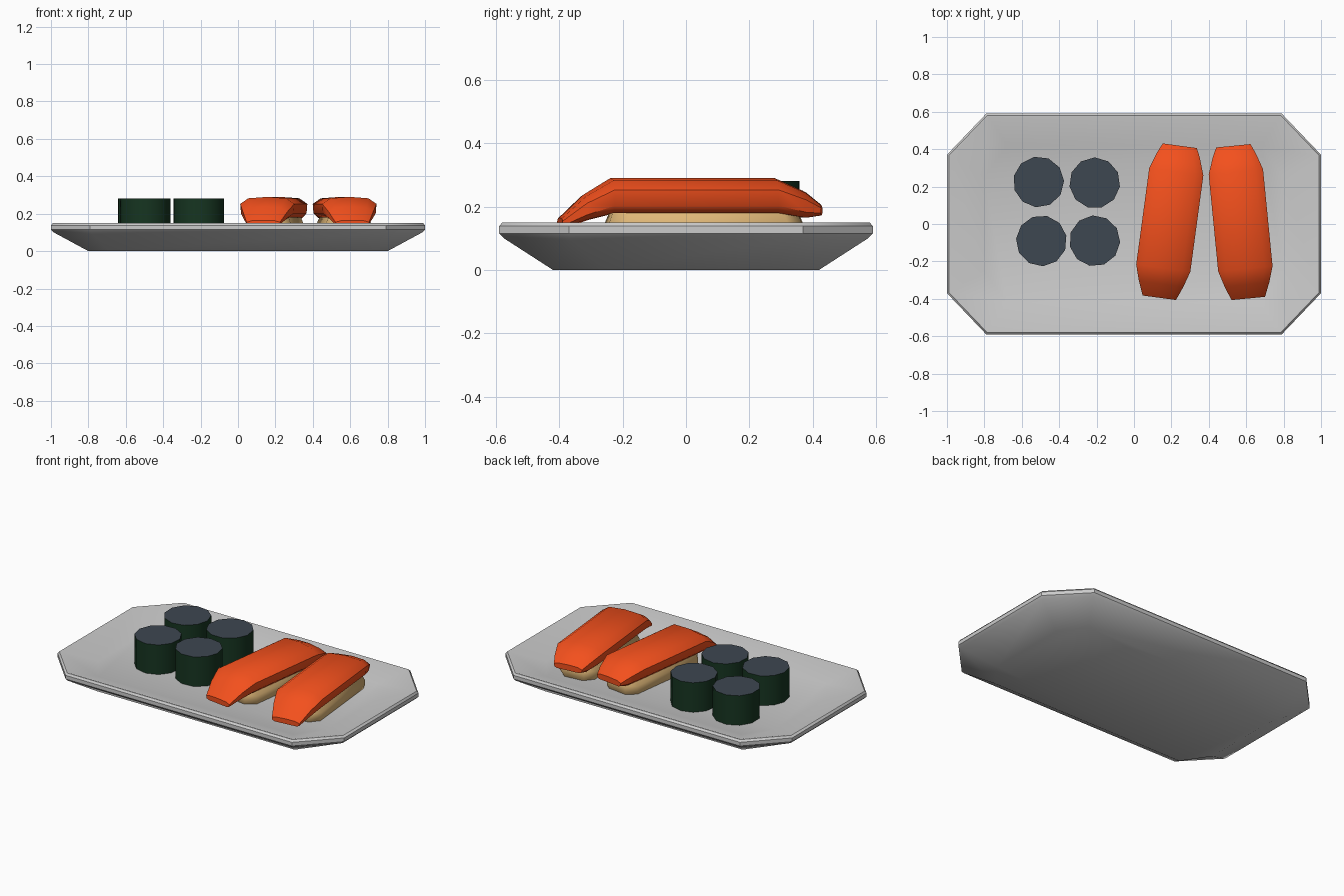
import bpy, bmesh, math
from math import radians

if "Cube" in bpy.data.objects:
    bpy.data.objects.remove(bpy.data.objects["Cube"])


def material(name, rgb):
    m = bpy.data.materials.new(name)
    m.diffuse_color = (*rgb, 1)
    m.use_nodes = True
    m.node_tree.nodes["Principled BSDF"].inputs["Base Color"].default_value = m.diffuse_color
    return m


SALMON = material("salmon_orange", (0.9, 0.08, 0.012))
RICE = material("rice_tan", (0.75, 0.48, 0.19))
NORI = material("seaweed_green", (0.008, 0.035, 0.015))
TOP = material("roll_top_slate", (0.048, 0.063, 0.083))


def finish(bm, name, mats=(), loc=(0, 0, 0), turn=0, smooth=None):
    bmesh.ops.recalc_face_normals(bm, faces=bm.faces)
    me = bpy.data.meshes.new(name)
    bm.to_mesh(me)
    bm.free()
    ob = bpy.data.objects.new(name, me)
    bpy.context.collection.objects.link(ob)
    for m in mats:
        me.materials.append(m)
    ob.location = loc
    ob.rotation_euler.z = radians(turn)
    if smooth:
        bpy.ops.object.select_all(action='DESELECT')
        ob.select_set(True)
        bpy.context.view_layer.objects.active = ob
        bpy.ops.object.shade_smooth_by_angle(angle=radians(smooth))
    return ob


def loft(rings):
    # skin closed rings of equal size and cap both ends
    bm = bmesh.new()
    vs = [[bm.verts.new(p) for p in r] for r in rings]
    n = len(vs[0])
    for a, b in zip(vs, vs[1:]):
        for i in range(n):
            j = (i + 1) % n
            bm.faces.new((a[i], a[j], b[j], b[i]))
    bm.faces.new(vs[0])
    bm.faces.new(vs[-1])
    return bm


def octagon(x, y, cx, cy, z):
    # rectangle x by y with corners cut back to cx and cy
    q = [(x, cy), (cx, y), (-cx, y), (-x, cy)]
    return [(a, b, z) for a, b in q] + [(-a, -b, z) for a, b in q]


# plate: foot, sloped wall, rounded rim, shallow inside
finish(loft([
    octagon(0.80, 0.42, 0.69, 0.26, 0.0),
    octagon(0.985, 0.575, 0.785, 0.365, 0.10),
    octagon(1.0, 0.59, 0.79, 0.37, 0.115),
    octagon(1.0, 0.59, 0.79, 0.37, 0.138),
    octagon(0.99, 0.58, 0.785, 0.366, 0.15),
    octagon(0.98, 0.573, 0.78, 0.362, 0.15),
    octagon(0.80, 0.42, 0.68, 0.25, 0.094),
]), "plate", smooth=35)

# seaweed rolls
for k, (x, y, turn) in enumerate([(-0.51, 0.225, 10), (-0.21, 0.22, 0),
                                  (-0.495, -0.09, 20), (-0.21, -0.09, 5)]):
    bm = bmesh.new()
    bmesh.ops.create_cone(bm, cap_ends=True, segments=11, radius1=0.136,
                          radius2=0.136, depth=0.19)
    for f in bm.faces:
        f.material_index = int(abs(f.normal.z) > 0.9)
    finish(bm, f"seaweed_roll_{k + 1}", (NORI, TOP), (x, y, 0.185), turn, 40)

# salmon slice cross-section (fraction of half width, fraction of height)
HALF = [(0.7, 0.93), (1.0, 0.66), (0.97, 0.2), (0.8, 0.0)]
SECTION = [(0, 1)] + HALF + [(-a, b) for a, b in reversed(HALF)]
# stations along the slice: y, half width, bottom, top
STATIONS = [(-0.41, 0.09, 0.133, 0.165), (-0.335, 0.12, 0.158, 0.238),
            (-0.25, 0.146, 0.18, 0.29), (0.27, 0.146, 0.18, 0.29),
            (0.36, 0.115, 0.165, 0.25), (0.41, 0.092, 0.172, 0.208)]

for k, (x, y, turn) in enumerate([(0.19, 0.012, -7.7), (0.571, 0.01, 5.6)]):
    rings = [[(a * w, s, lo + b * (hi - lo)) for a, b in SECTION]
             for s, w, lo, hi in STATIONS]
    finish(loft(rings), f"salmon_slice_{k + 1}", (SALMON,), (x, y, 0), turn, 45)

    # rice block beneath, slightly narrower toward the top
    rings = [octagon(0.12 - d, 0.305 - d, 0.07 - d, 0.255 - d, z)
             for d, z in [(0.012, 0.085), (0, 0.115), (0, 0.15), (0.015, 0.19)]]
    rings = [[(a, b + 0.045, c) for a, b, c in r] for r in rings]
    finish(loft(rings), f"rice_block_{k + 1}", (RICE,), (x, y, 0), turn, 50)
